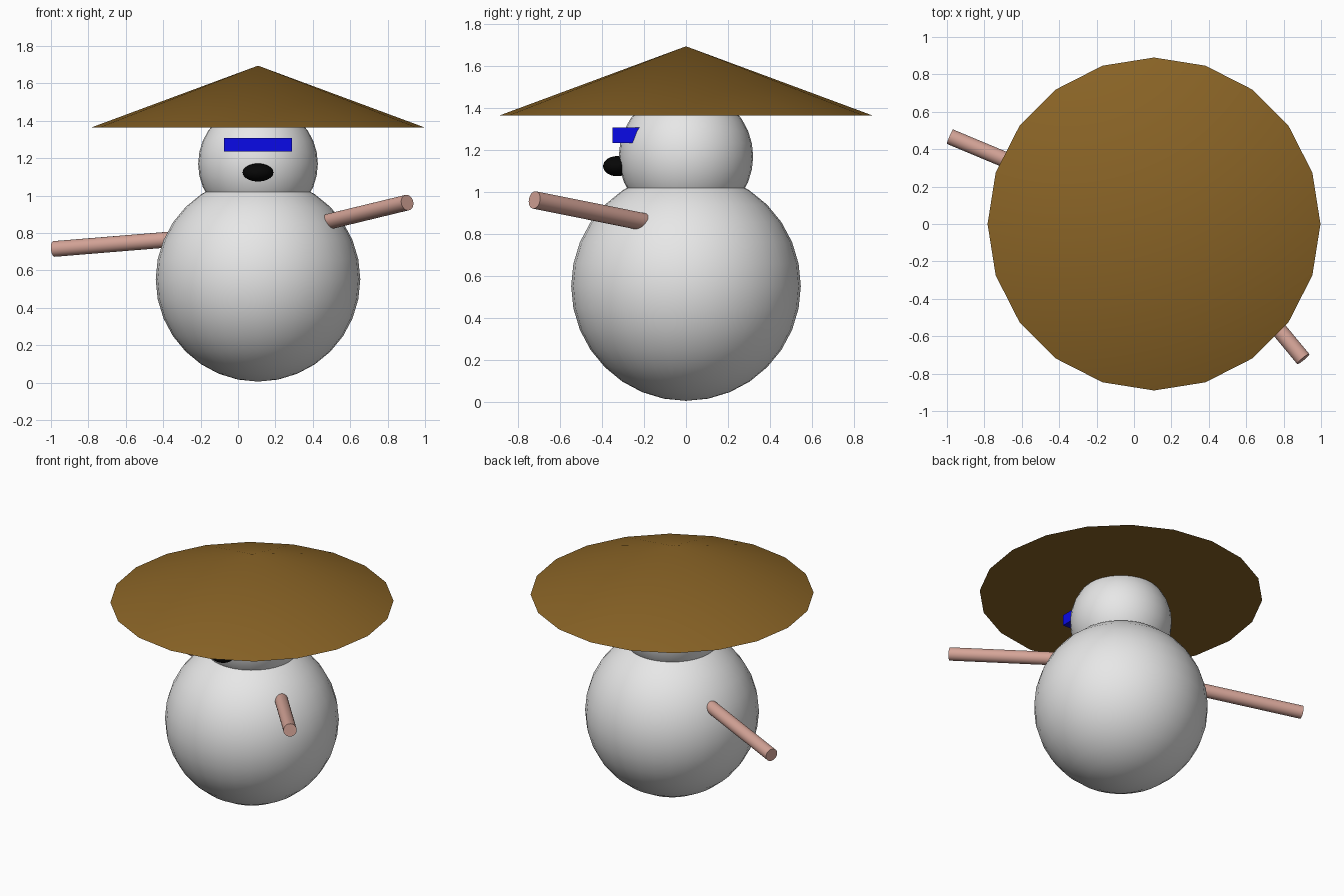
import bpy, math
from mathutils import Vector

if "Cube" in bpy.data.objects:
    bpy.data.objects.remove(bpy.data.objects["Cube"])

CX = 0.107  # body axis


def material(name, color):
    m = bpy.data.materials.new(name)
    m.diffuse_color = (*color, 1)
    m.use_nodes = True
    m.node_tree.nodes["Principled BSDF"].inputs["Base Color"].default_value = m.diffuse_color
    return m


SNOW = material("snow white", (0.8, 0.8, 0.8))
STRAW = material("straw brown", (0.25, 0.125, 0.019))
PINK = material("pink wood", (0.66, 0.37, 0.31))
BLUE = material("blue", (0.003, 0.003, 0.8))
BLACK = material("black", (0.002, 0.002, 0.002))


def finish(name, mat, smooth=True):
    ob = bpy.context.object
    ob.name = name
    ob.data.materials.append(mat)
    if smooth:
        bpy.ops.object.shade_smooth_by_angle(angle=math.radians(40))
    return ob


def ball(name, mat, center, radii):
    bpy.ops.mesh.primitive_uv_sphere_add(segments=32, ring_count=16, radius=1, location=center)
    bpy.context.object.scale = radii
    bpy.ops.object.transform_apply(location=False, rotation=False, scale=True)
    return finish(name, mat)


def rod(name, mat, a, b, radius):
    a, b = Vector(a), Vector(b)
    d = b - a
    bpy.ops.mesh.primitive_cylinder_add(vertices=32, radius=radius, depth=d.length,
                                        location=(a + b) / 2,
                                        rotation=d.to_track_quat('Z', 'Y').to_euler())
    return finish(name, mat)


# Snowballs
ball("body", SNOW, (CX, 0, 0.553), (0.547,) * 3)
ball("head", SNOW, (CX, 0, 1.17), (0.32,) * 3)

# Wide conical hat with closed underside, 20 sides
bpy.ops.mesh.primitive_cone_add(vertices=20, radius1=0.89, radius2=0, depth=0.33,
                                location=(CX, 0, 1.53))
finish("hat", STRAW)

# Visor bar across the eyes
bpy.ops.mesh.primitive_cube_add(size=1, location=(CX, -0.275, 1.272))
bpy.context.object.scale = (0.362, 0.15, 0.074)
finish("visor", BLUE, smooth=False)

# Oval nose
ball("nose", BLACK, (CX, -0.328, 1.124), (0.082, 0.067, 0.048))

# Arms, from inside the body to the outer ends
rod("front_arm", PINK, (0.41, -0.125, 0.843), (0.905, -0.722, 0.963), 0.042)
rod("back_arm", PINK, (-0.25, 0.16, 0.775), (-0.984, 0.467, 0.715), 0.042)
